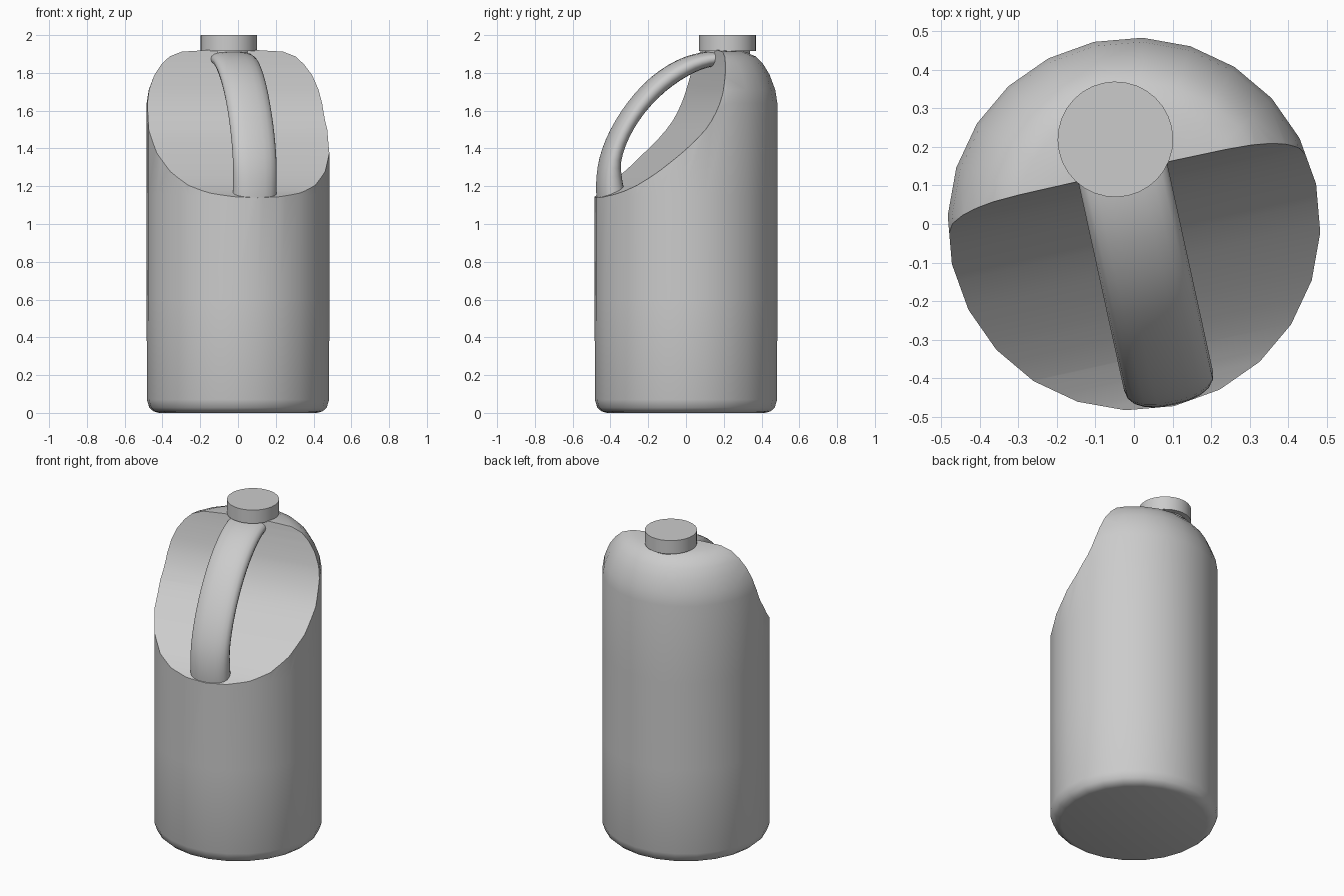
import bpy, bmesh, math
from mathutils import Vector

if "Cube" in bpy.data.objects:
    bpy.data.objects.remove(bpy.data.objects["Cube"])

TURN = math.radians(12.4)   # handle and cut are turned about the vertical axis
SIDES = 24


def loft(name, rings):
    """Closed solid through a list of equal-sized rings."""
    bm = bmesh.new()
    vs = [[bm.verts.new(p) for p in ring] for ring in rings]
    n = len(vs[0])
    for a, b in zip(vs, vs[1:]):
        for i in range(n):
            j = (i + 1) % n
            bm.faces.new((a[i], a[j], b[j], b[i]))
    bm.faces.new(vs[0][::-1])
    bm.faces.new(vs[-1])
    bmesh.ops.recalc_face_normals(bm, faces=bm.faces)
    mesh = bpy.data.meshes.new(name)
    bm.to_mesh(mesh)
    bm.free()
    ob = bpy.data.objects.new(name, mesh)
    bpy.context.collection.objects.link(ob)
    ob.rotation_euler.z = TURN
    return ob


def smooth_path(pts, steps=3):
    """Catmull-Rom curve through the points."""
    pts = [Vector(p) for p in pts]
    ext = [2 * pts[0] - pts[1]] + pts + [2 * pts[-1] - pts[-2]]
    out = []
    for a, b, c, d in zip(ext, ext[1:], ext[2:], ext[3:]):
        for k in range(steps):
            t = k / steps
            out.append(0.5 * (2 * b + (c - a) * t + (2 * a - 5 * b + 4 * c - d) * t * t
                              + (3 * b - a - 3 * c + d) * t ** 3))
    return out + [pts[-1]]


def circle(r, z, y=0, n=SIDES):
    return [(r * math.cos(math.tau * i / n), y + r * math.sin(math.tau * i / n), z)
            for i in range(n)]


def shade(ob, angle=40):
    bpy.ops.object.select_all(action='DESELECT')
    ob.select_set(True)
    bpy.context.view_layer.objects.active = ob
    for m in list(ob.modifiers):
        bpy.ops.object.modifier_apply(modifier=m.name)
    bpy.ops.object.shade_smooth_by_angle(angle=math.radians(angle))


# Bottle body: turned profile (radius, height)
profile = [(0.42, 0), (0.448, 0.008), (0.47, 0.028), (0.483, 0.07), (0.484, 0.6),
           (0.484, 1.15), (0.484, 1.64), (0.473, 1.71), (0.443, 1.79), (0.41, 1.845),
           (0.37, 1.887), (0.31, 1.912), (0.2, 1.92)]
body = loft("bottle_body", [circle(r, z) for r, z in profile])

# Scooped hollow behind the handle
scoop = smooth_path([(-0.6, 1.115), (-0.48, 1.14), (-0.34, 1.205), (-0.16, 1.345),
                     (0, 1.5), (0.08, 1.64), (0.117, 1.78), (0.14, 1.93), (0.15, 2.1)])
outline = [tuple(p) for p in scoop] + [(-0.6, 2.1)]
cutter = loft("scoop_cutter", [[(x, y, z) for y, z in outline] for x in (-0.7, 0.7)])
cutter.hide_render = True
cut = body.modifiers.new("scoop", 'BOOLEAN')
cut.operation = 'DIFFERENCE'
cut.solver = 'EXACT'
cut.object = cutter
shade(body)
bpy.data.objects.remove(cutter)

# Arched handle: path of (y, z, half thickness), flattened oval section
path = smooth_path([(-0.395, 1.08, 0.078), (-0.415, 1.21, 0.066), (-0.41, 1.34, 0.052),
                    (-0.358, 1.48, 0.048), (-0.267, 1.62, 0.048), (-0.15, 1.74, 0.05),
                    (-0.02, 1.825, 0.048), (0.10, 1.868, 0.042), (0.22, 1.878, 0.036)])
rings = []
for i, p in enumerate(path):
    t = path[min(i + 1, len(path) - 1)] - path[max(i - 1, 0)]
    length = math.hypot(t.x, t.y)
    ny, nz = -t.y / length, t.x / length
    ring = []
    for k in range(20):
        c, s = math.cos(math.tau * k / 20), math.sin(math.tau * k / 20)
        w = 0.118 * math.copysign(abs(c) ** 0.85, c)
        h = p.z * math.copysign(abs(s) ** 0.85, s)
        ring.append((w, p.x + ny * h, p.y + nz * h))
    rings.append(ring)
shade(loft("handle", rings), 50)

# Neck and screw cap
shade(loft("neck", [circle(0.12, z, 0.225) for z in (1.85, 1.93)]))
shade(loft("cap", [circle(0.15, z, 0.225, 32) for z in (1.915, 2.0)]))
